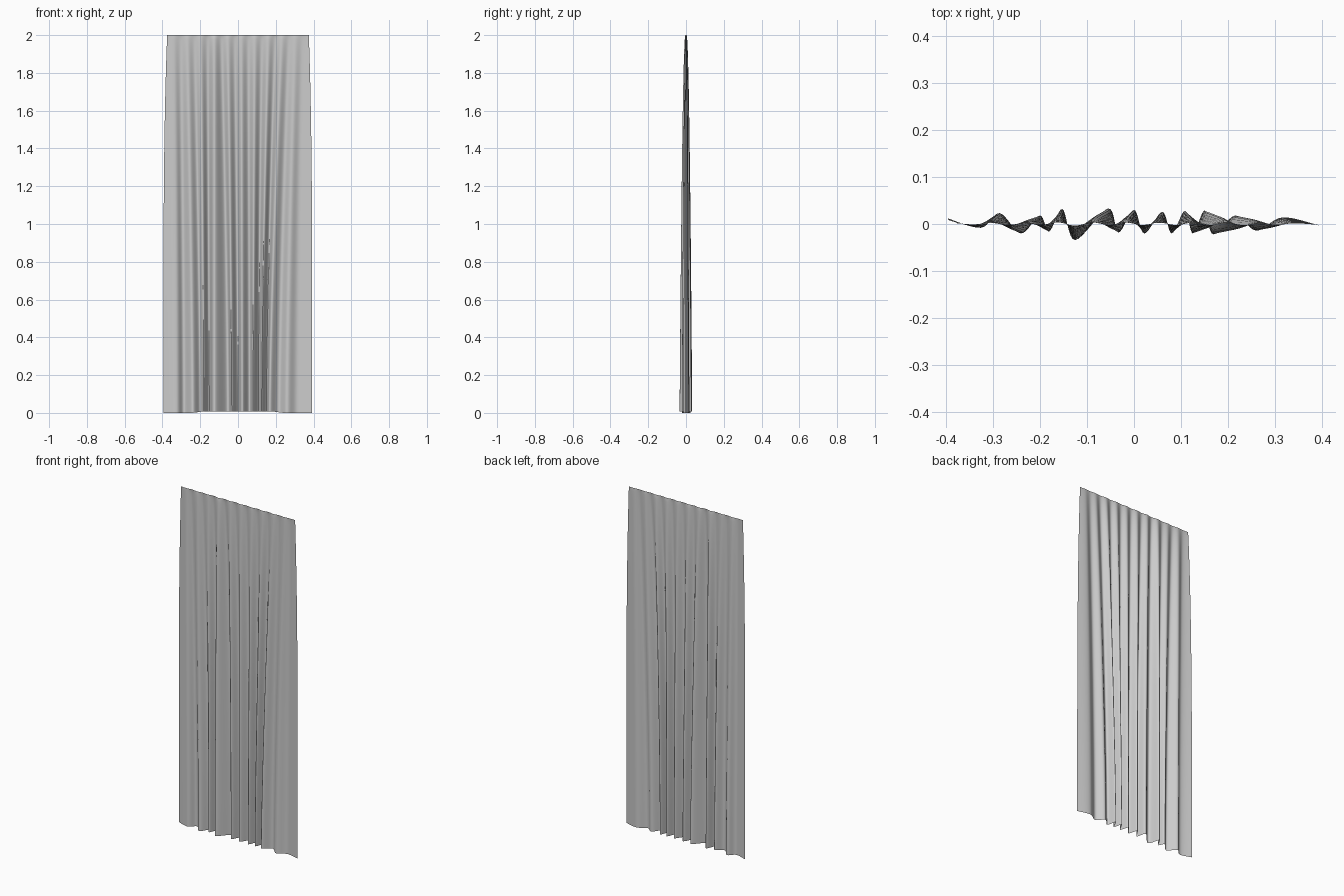
import bpy, bmesh, math

if "Cube" in bpy.data.objects:
    bpy.data.objects.remove(bpy.data.objects["Cube"])

# Crests and valleys of the folds along the hem (x, y), left to right
HEM = [(-.395, .012), (-.325, -.008), (-.285, .023), (-.24, -.02), (-.2, .018),
       (-.18, -.016), (-.152, .032), (-.125, -.034), (-.055, .033), (-.033, -.018),
       (0, .03), (.022, -.02), (.06, .026), (.08, -.02), (.108, .028),
       (.125, -.02), (.15, .029), (.168, -.022), (.215, .018), (.26, -.014),
       (.315, .014), (.393, -.003)]
N, SUB, ROWS, HEIGHT, TOP_HALF = len(HEM) - 1, 8, 40, 2.0, 0.375


def spline(vals, i, t):
    """Catmull-Rom through the fold values."""
    a, b = vals[max(i - 1, 0)], vals[i]
    c, d = vals[i + 1], vals[min(i + 2, N)]
    return 0.5 * (2*b + (c - a)*t + (2*a - 5*b + 4*c - d)*t*t + (3*b - a - 3*c + d)*t**3)


def row(drop):
    """Cross-section of the cloth; drop is 0 at the heading and 1 at the hem."""
    depth = 0.1 + 0.9 * drop ** 0.5
    pts = []
    for k, (hx, hy) in enumerate(HEM):
        tx = TOP_HALF * (2 * k / N - 1)
        blend = 1 - (1 - drop) ** 4 if k in (0, N) else 1 - (1 - drop) ** 1.4
        pts.append((tx + (hx - tx) * blend, hy * depth))
    xs, ys = zip(*pts)
    out = []
    for s in range(N * SUB + 1):
        i = min(s // SUB, N - 1)
        t = s / SUB - i
        out.append((spline(xs, i, t), spline(ys, i, t)))
    return out


# Hanging cloth panel, lofted from heading to hem
bm = bmesh.new()
grid = []
for r in range(ROWS + 1):
    drop = (r / ROWS) ** 1.5
    line = []
    for x, y in row(drop):
        lift = 0.008 * max(0, min(1, (0.24 - abs(x)) / 0.06)) * drop
        line.append(bm.verts.new((x, y, HEIGHT * (1 - drop) + lift)))
    grid.append(line)
for upper, lower in zip(grid, grid[1:]):
    for i in range(N * SUB):
        bm.faces.new((lower[i], lower[i + 1], upper[i + 1], upper[i]))

mesh = bpy.data.meshes.new("curtain")
bm.to_mesh(mesh)
bm.free()
curtain = bpy.data.objects.new("curtain", mesh)
bpy.context.collection.objects.link(curtain)
bpy.context.view_layer.objects.active = curtain
curtain.select_set(True)
bpy.ops.object.shade_smooth_by_angle(angle=math.radians(60))
